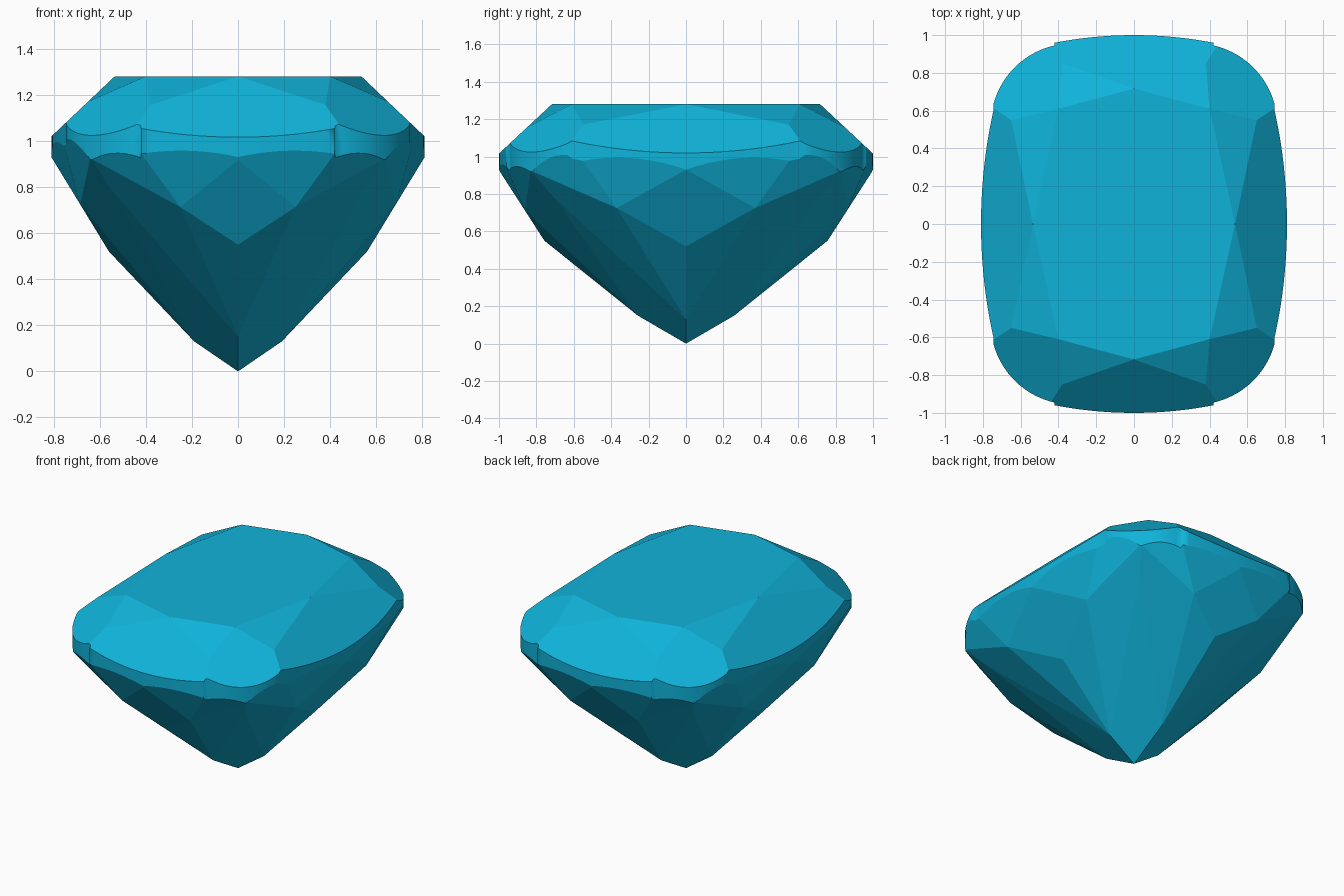
import bpy, bmesh, math
from mathutils import Vector as V

if "Cube" in bpy.data.objects:
    bpy.data.objects.remove(bpy.data.objects["Cube"])

# Girdle outline: a quarter of three blended arcs, mirrored to a full cushion
def arc(cx, cy, r, a0, a1, n):
    return [(cx + r * math.cos(math.radians(a0 + (a1 - a0) * i / n)),
             cy + r * math.sin(math.radians(a0 + (a1 - a0) * i / n))) for i in range(n + 1)]

q = (arc(0.81 - 2.78, 0, 2.78, 0, 12.6, 10)
     + arc(0.325, 0.522, 0.434, 15, 77, 14)
     + arc(0, 1 - 2.2, 2.2, 79, 90, 10))
half = q + [(-x, y) for x, y in reversed(q[:-1])]
outline = half + [(x, -y) for x, y in reversed(half[1:-1])]

# Straight cushion prism, the rough block to be faceted
bm = bmesh.new()
base = bm.faces.new([bm.verts.new((x, y, -0.1)) for x, y in outline])
ext = bmesh.ops.extrude_face_region(bm, geom=[base])["geom"]
bmesh.ops.translate(bm, vec=(0, 0, 1.38), verts=[g for g in ext if isinstance(g, bmesh.types.BMVert)])
bmesh.ops.recalc_face_normals(bm, faces=bm.faces)

inside = V((0, 0, 0.9))
done = set()

def cut(a, b, c):
    """Slice away everything outside the plane through three points, once per mirror image."""
    for sx in (1, -1):
        for sy in (1, -1):
            p, q2, r = [V((v[0] * sx, v[1] * sy, v[2])) for v in (a, b, c)]
            n = (q2 - p).cross(r - p).normalized()
            if n.dot(inside - p) > 0:
                n = -n
            key = tuple(round(k, 3) + 0.0 for k in n)
            if key in done:
                continue
            done.add(key)
            bmesh.ops.bisect_plane(bm, geom=bm.verts[:] + bm.edges[:] + bm.faces[:], dist=1e-5,
                                   plane_co=p, plane_no=n, clear_outer=True)
            bmesh.ops.holes_fill(bm, edges=[e for e in bm.edges if e.is_boundary], sides=0)

def mx(p):
    return (-p[0], p[1], p[2])

def my(p):
    return (p[0], -p[1], p[2])

# Crown facets: end, side, corner, then the star facets round the table
t_y, t_c, t_x = (0, 0.717, 1.28), (0.4, 0.61, 1.28), (0.535, 0, 1.28)
s_y, s_x = (0.38, 0.85, 1.156), (0.65, 0.55, 1.171)
cut(t_y, s_y, mx(s_y))
cut(t_x, s_x, my(s_x))
cut(t_c, s_y, s_x)
cut(t_y, t_c, s_y)
cut(t_x, t_c, s_x)

# Pavilion facets, from the culet up to the girdle
culet, corner = (0, 0, 0), (0.64, 0.83, 0.925)
low_y, low_x = (0, 0.258, 0.15), (0.19, 0, 0.13)
cut(culet, low_y, low_x)
for low, mid, p, top, g, flip in (
        (low_y, (0, 0.757, 0.55), (0.25, 0.862, 0.713), (0, 1, 0.93), (0.42, 0.96, 0.945), mx),
        (low_x, (0.56, 0, 0.52), (0.685, 0.37, 0.725), (0.81, 0, 0.93), (0.75, 0.54, 0.96), my)):
    cut(low, p, corner)
    cut(low, mid, p)
    cut(mid, p, flip(p))
    cut(top, p, g)
    cut(p, g, corner)

bmesh.ops.remove_doubles(bm, verts=bm.verts, dist=2e-4)
bmesh.ops.recalc_face_normals(bm, faces=bm.faces)

# Smooth girdle band, flat facets with sharp borders
for f in bm.faces:
    f.smooth = abs(f.normal.z) < 0.01
for e in bm.edges:
    e.smooth = all(f.smooth for f in e.link_faces)

mesh = bpy.data.meshes.new("cushion_gem")
bm.to_mesh(mesh)
bm.free()
gem = bpy.data.objects.new("cushion_gem", mesh)
bpy.context.collection.objects.link(gem)
mat = bpy.data.materials.new("blue_gem")
mat.diffuse_color = (0.005, 0.45, 0.7, 1)
mat.use_nodes = True
mat.node_tree.nodes["Principled BSDF"].inputs["Base Color"].default_value = mat.diffuse_color
mesh.materials.append(mat)
